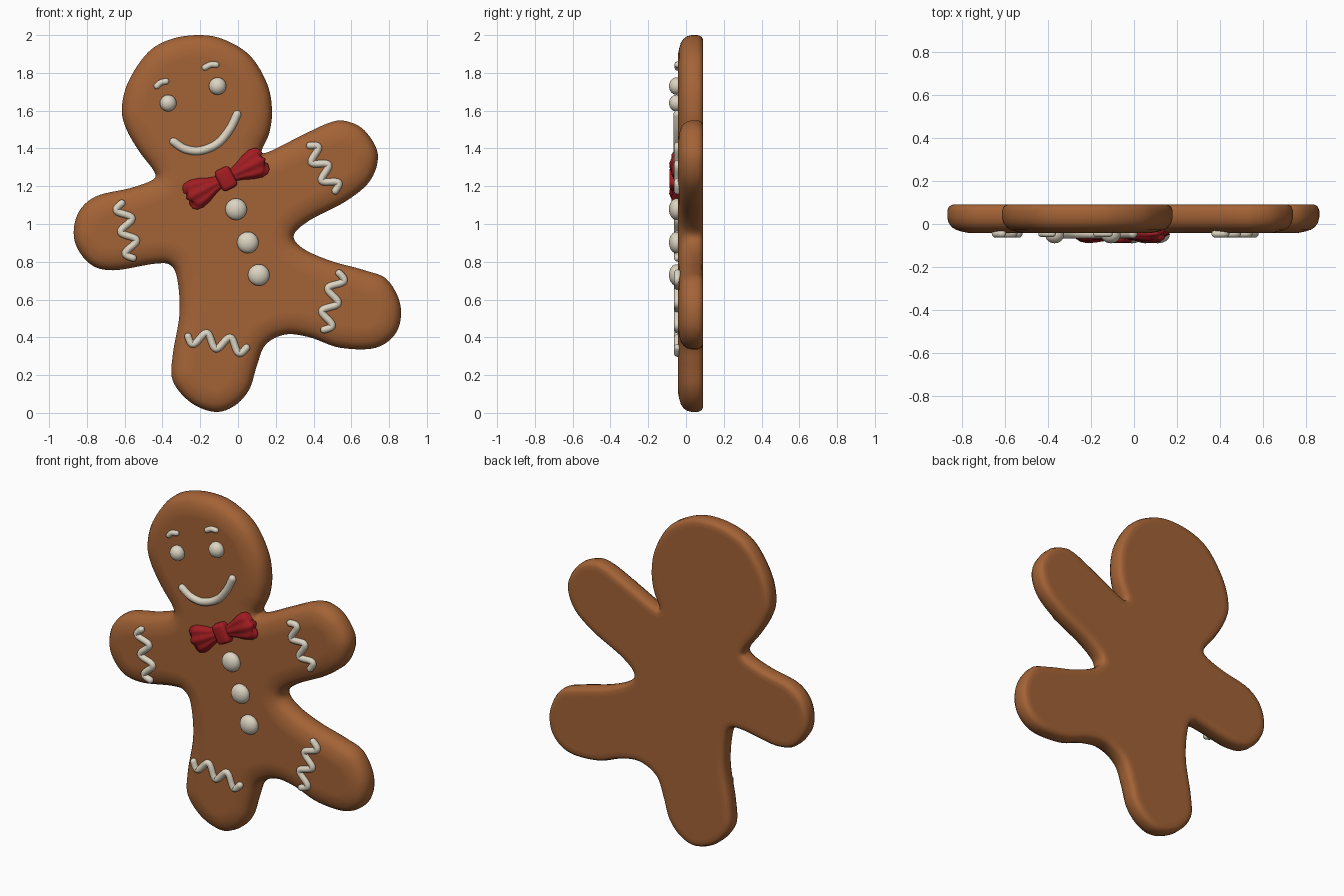
import bpy
import bmesh
from math import sin, cos, pi, radians, sqrt
from mathutils import Vector

default = bpy.data.objects.get("Cube")
if default:
    bpy.data.objects.remove(default, do_unlink=True)


def make_material(name, rgb):
    mat = bpy.data.materials.new(name)
    mat.use_nodes = True
    color = (*rgb, 1)
    mat.diffuse_color = color
    mat.node_tree.nodes["Principled BSDF"].inputs["Base Color"].default_value = color
    return mat


BISCUIT = make_material("baked biscuit brown", (0.37, 0.125, 0.037))
ICING = make_material("cream icing", (0.72, 0.66, 0.54))
RED = make_material("red icing", (0.36, 0.012, 0.016))
FRONT = -0.042  # y of the biscuit's front surface


def finish(bm, name, material):
    bmesh.ops.recalc_face_normals(bm, faces=bm.faces)
    for face in bm.faces:
        face.smooth = True
    mesh = bpy.data.meshes.new(name)
    bm.to_mesh(mesh)
    bm.free()
    mesh.materials.append(material)
    obj = bpy.data.objects.new(name, mesh)
    bpy.context.collection.objects.link(obj)
    return obj


def loft(name, rings, material):
    """Skin a list of equal closed rings and cap both ends."""
    bm = bmesh.new()
    loops = [[bm.verts.new(p) for p in ring] for ring in rings]
    for a, b in zip(loops, loops[1:]):
        for i in range(len(a)):
            j = (i + 1) % len(a)
            bm.faces.new((a[i], a[j], b[j], b[i]))
    bm.faces.new(loops[0])
    bm.faces.new(loops[-1])
    return finish(bm, name, material)


def smooth_path(points, closed, steps):
    """Catmull-Rom curve through 2D points."""
    pts = [Vector(p) for p in points]
    n = len(pts)

    def at(i):
        return pts[i % n] if closed else pts[min(max(i, 0), n - 1)]

    path = []
    for i in range(n if closed else n - 1):
        a, b, c, d = (at(i + k) for k in (-1, 0, 1, 2))
        for s in range(steps):
            t = s / steps
            path.append(b + (c - a) * t / 2 + (a - b * 2.5 + c * 2 - d / 2) * t ** 2
                        + (b * 1.5 - a / 2 - c * 1.5 + d / 2) * t ** 3)
    if not closed:
        path.append(pts[-1])
    return path


# Biscuit body: clockwise outline in hundredths, lofted through a rounded edge profile
outline = [
    (-20, 200), (-7, 197.5), (6.5, 189), (15.5, 174), (18, 160), (16.5, 148),
    (12.5, 138.5), (17, 138.5), (32, 146), (48, 153.5), (57, 154.5), (67, 149.5),
    (74, 137), (70, 123), (57, 112), (38, 102), (29.5, 94), (34.5, 87),
    (49, 80.5), (67, 75.5), (79, 70.5), (86, 57), (84, 43), (73, 34.5),
    (54, 34.5), (38, 40), (25, 41.5), (14.5, 36), (10, 25), (6, 12.5),
    (-1.5, 4), (-12, 0.5), (-25, 5.5), (-34.5, 17), (-34.5, 31), (-31, 52),
    (-32, 70), (-35.5, 78), (-44, 79), (-66, 75.5), (-78.5, 79), (-86.5, 91),
    (-85, 105), (-75.5, 114.5), (-57, 119), (-45, 123.5), (-44.5, 128), (-52, 138),
    (-59, 150), (-61.5, 161), (-58, 175.5), (-47.5, 191), (-35, 198),
]
path = smooth_path([(x / 100, z / 100) for x, z in outline], True, 6)
inward = []
for i, p in enumerate(path):
    t = (path[(i + 1) % len(path)] - path[i - 1]).normalized()
    inward.append(Vector((t.y, -t.x)))
edge_profile = [
    (0.05, 0.09), (0.024, 0.09), (0.008, 0.082), (0, 0.063), (0, 0.03), (0.006, 0.006),
    (0.02, -0.014), (0.04, -0.027), (0.07, -0.036), (0.1, FRONT), (0.12, FRONT),
]
rings = []
for inset, y in edge_profile:
    ring = [p + n * inset for p, n in zip(path, inward)]
    rings.append([(p.x, y, p.y) for p in ring])
loft("biscuit_body", rings, BISCUIT)


def icing_line(name, points, radius, steps=8):
    """Piped icing with rounded ends, lying on the front."""
    line = smooth_path(points, False, steps)
    # Extra closely spaced points round off the two ends
    first = (line[0] - line[1]).normalized()
    last = (line[-1] - line[-2]).normalized()
    dome = [radians(a) for a in (85, 60, 35, 15)]
    samples = [(line[0] + first * radius * sin(a), cos(a)) for a in dome]
    samples += [(p, 1) for p in line]
    samples += [(line[-1] + last * radius * sin(a), cos(a)) for a in reversed(dome)]
    tube = []
    for i, (p, scale) in enumerate(samples):
        before, after = samples[max(i - 1, 0)][0], samples[min(i + 1, len(samples) - 1)][0]
        t = (after - before).normalized()
        ring = []
        for k in range(12):
            a = 2 * pi * k / 12
            side = radius * scale * cos(a)
            ring.append((p.x - t.y * side, FRONT - 0.003 + radius * scale * sin(a),
                         p.y + t.x * side))
        tube.append(ring)
    loft(name, tube, ICING)


def squiggle(name, start, end, side):
    a, b = Vector(start), Vector(end)
    d = (b - a).normalized()
    across = Vector((-d.y, d.x)) * side * 0.036
    count = 40
    icing_line(name, [a.lerp(b, i / count) + across * sin(5 * pi * i / count)
                      for i in range(count + 1)], 0.019, 2)


# Piped face and limb trims
icing_line("smile", [(-0.34, 1.435), (-0.28, 1.397), (-0.2, 1.388), (-0.11, 1.425),
                     (-0.045, 1.5), (-0.005, 1.58)], 0.022)
icing_line("right_eyebrow", [(-0.43, 1.73), (-0.41, 1.748), (-0.38, 1.755)], 0.016)
icing_line("left_eyebrow", [(-0.175, 1.828), (-0.145, 1.843), (-0.115, 1.843)], 0.016)
squiggle("right_arm_trim", (-0.615, 1.11), (-0.555, 0.82), -1)
squiggle("left_arm_trim", (0.38, 1.415), (0.515, 1.175), 1)
squiggle("left_leg_trim", (0.535, 0.74), (0.455, 0.44), 1)
squiggle("right_leg_trim", (-0.265, 0.405), (0.045, 0.345), -1)


def dot(name, x, z, radius):
    bpy.ops.mesh.primitive_uv_sphere_add(segments=24, ring_count=16,
                                         location=(x, FRONT - 0.008, z))
    obj = bpy.context.object
    obj.name = name
    obj.scale = (radius, 0.04, radius)
    obj.data.materials.append(ICING)
    bpy.ops.object.shade_smooth()


# Eyes and buttons
dot("right_eye", -0.37, 1.64, 0.044)
dot("left_eye", -0.108, 1.73, 0.046)
for number, (x, z) in enumerate([(-0.01, 1.078), (0.052, 0.902), (0.11, 0.73)], 1):
    dot(f"button_{number}", x, z, 0.057)

# Bow tie: two pleated wings and a knot, tilted together
BOW = Vector((-0.064, FRONT - 0.004, 1.24))
TILT = radians(27)


def place_bow(obj):
    obj.location = BOW
    obj.rotation_euler = (0, -TILT, 0)


wing_profile = [(0.01, 0.03, 0.018), (0.04, 0.034, 0.024), (0.08, 0.046, 0.03),
                (0.13, 0.068, 0.036), (0.175, 0.08, 0.038), (0.21, 0.076, 0.032),
                (0.228, 0.06, 0.022), (0.234, 0.03, 0.01)]
for side, name in ((1, "left_bow_wing"), (-1, "right_bow_wing")):
    wing = []
    for u, height, depth in wing_profile:
        ring = []
        for k in range(40):
            a = 2 * pi * k / 40
            pleat = 1 + 0.13 * cos(8 * a) * min(u / 0.1, 1)
            # The outer edge is scalloped
            reach = u - 0.018 * sin(a * 2) ** 2 * (u > 0.2)
            ring.append((side * reach, depth * pleat * sin(a),
                         height * (0.93 + 0.07 * pleat) * cos(a)))
        wing.append(ring)
    place_bow(loft(name, wing, RED))

bpy.ops.mesh.primitive_cube_add(size=2)
knot = bpy.context.object
knot.name = "bow_knot"
for vert in knot.data.vertices:
    vert.co = (vert.co.x * 0.044, vert.co.y * 0.042, vert.co.z * 0.06)
knot.data.materials.append(RED)
rounding = knot.modifiers.new("rounding", 'BEVEL')
rounding.width = 0.022
rounding.segments = 4
bpy.ops.object.shade_smooth()
place_bow(knot)
